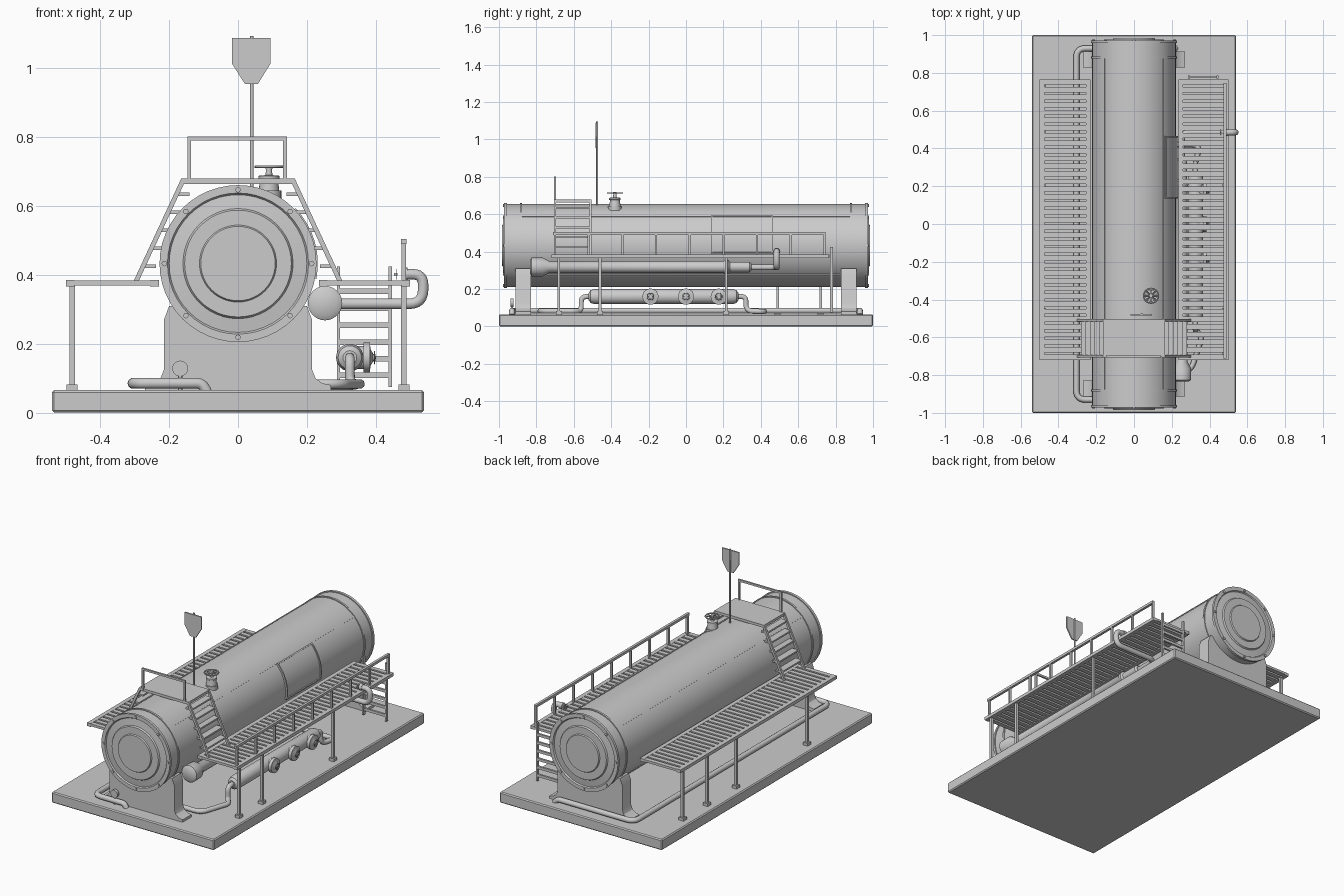
import bpy, bmesh, math
from mathutils import Vector

if "Cube" in bpy.data.objects:
    bpy.data.objects.remove(bpy.data.objects["Cube"])

CZ, R = 0.433, 0.222   # tank axis height and radius


def finish(name, bm, angle=None):
    bmesh.ops.recalc_face_normals(bm, faces=bm.faces)
    me = bpy.data.meshes.new(name)
    bm.to_mesh(me)
    bm.free()
    ob = bpy.data.objects.new(name, me)
    bpy.context.collection.objects.link(ob)
    if angle:
        bpy.ops.object.select_all(action='DESELECT')
        ob.select_set(True)
        bpy.context.view_layer.objects.active = ob
        bpy.ops.object.shade_smooth_by_angle(angle=math.radians(angle))
    return ob


def add_box(bm, x0, x1, y0, y1, z0, z1):
    vs = bmesh.ops.create_cube(bm, size=1)['verts']
    for v in vs:
        v.co = ((x0 + x1) / 2 + v.co.x * (x1 - x0), (y0 + y1) / 2 + v.co.y * (y1 - y0),
                (z0 + z1) / 2 + v.co.z * (z1 - z0))


def boxes(name, items):
    bm = bmesh.new()
    for b in items:
        add_box(bm, *b)
    return finish(name, bm)


def lathe(name, profile, origin, axis, n=32):
    """Revolve (distance along axis, radius) points about an axis."""
    bm = bmesh.new()
    q = Vector((0, 0, 1)).rotation_difference(Vector(axis))
    rings = []
    for d, r in profile:
        rings.append([bm.verts.new(Vector(origin) + q @ Vector(
            (r * math.cos(2 * math.pi * i / n), r * math.sin(2 * math.pi * i / n), d))) for i in range(n)])
    for a, b in zip(rings, rings[1:]):
        for i in range(n):
            bm.faces.new((a[i], a[(i + 1) % n], b[(i + 1) % n], b[i]))
    bm.faces.new(rings[0])
    bm.faces.new(rings[-1])
    return finish(name, bm, 35)


def pipe(name, pts, r, fillet=0.0, res=3):
    """Round tube through points with filleted corners."""
    pts = [Vector(p) for p in pts]
    path = [pts[0]]
    for a, p, b in zip(pts, pts[1:], pts[2:]):
        f = min(fillet, (a - p).length * .49, (b - p).length * .49)
        s, e = p + (a - p).normalized() * f, p + (b - p).normalized() * f
        for i in range(7 if f > 0 else 1):
            t = i / 6
            path.append(s * (1 - t) ** 2 + p * 2 * t * (1 - t) + e * t * t)
    path.append(pts[-1])
    cu = bpy.data.curves.new(name, 'CURVE')
    cu.dimensions = '3D'
    cu.bevel_depth, cu.bevel_resolution, cu.use_fill_caps = r, res, True
    sp = cu.splines.new('POLY')
    sp.points.add(len(path) - 1)
    for q, p in zip(sp.points, path):
        q.co = (*p, 1)
    ob = bpy.data.objects.new(name, cu)
    bpy.context.collection.objects.link(ob)
    return ob


def extrude_xz(name, pts, y0, y1, angle=None):
    """Outline in x-z extruded along y."""
    bm = bmesh.new()
    f = bm.faces.new([bm.verts.new((x, y0, z)) for x, z in pts])
    g = bmesh.ops.extrude_face_region(bm, geom=[f])['geom']
    for v in g:
        if isinstance(v, bmesh.types.BMVert):
            v.co.y = y1
    return finish(name, bm, angle)


# Base slab
slab = boxes('base_slab', [(-.54, .54, -1, 1, 0, .065)])
bev = slab.modifiers.new('bevel', 'BEVEL')
bev.width, bev.segments = .006, 1

# Tank with stepped ends and hoops
half = [(-.985, .108), (-.978, .112), (-.978, .155), (-.97, .16), (-.965, .2), (-.972, .205),
        (-.972, .228), (-.957, .228), (-.957, R), (-.888, R), (-.888, .227), (-.876, .227), (-.876, R)]
lathe('tank', half + [(-d, r) for d, r in reversed(half)], (0, 0, CZ), (0, 1, 0), 48)
for s in (-1, 1):
    for i in range(8):
        a = i * math.pi / 4
        lathe('flange_bolt', [(0, .008), (.008, .008)],
              (.214 * math.cos(a), s * .97, CZ + .214 * math.sin(a)), (0, s, 0), 8)


def arc_panel(name, a0, a1, r0, r1, y0, y1, n=8):
    ang = [math.radians(a0 + (a1 - a0) * i / n) for i in range(n + 1)]
    pts = [(r1 * math.cos(a), CZ + r1 * math.sin(a)) for a in ang]
    pts += [(r0 * math.cos(a), CZ + r0 * math.sin(a)) for a in reversed(ang)]
    return extrude_xz(name, pts, y0, y1, 30)


# Seam straps and side hatch with a raised rim
for c in (45, 135, 225, 315):
    arc_panel('seam_strap', c - 1.2, c + 1.2, .21, .226, -.88, .88, 1)
arc_panel('side_hatch', -11, 43, .21, .226, .14, .46)
for a in (-11, 42):
    arc_panel('hatch_rim', a, a + 2, .21, .232, .135, .465, 1)
for y in (.135, .457):
    arc_panel('hatch_rim', -11, 44, .21, .232, y, y + .008)

# Saddle supports with flared feet
side = [(.27, .065), (.27, .08), (.245, .085), (.225, .1), (.215, .125), (.215, .27), (.2, .31)]
cradle = [(.205 * math.cos(a), CZ + .205 * math.sin(a)) for a in
          [math.radians(-37 - 106 * i / 12) for i in range(13)]]
outline = side + cradle + [(-x, z) for x, z in reversed(side)]
for y in (-.87, .87):
    extrude_xz('saddle', outline, y - .042, y + .042, 30)

# Walkways: frame with slatted grating
for name, x0, x1 in (('left_walkway', -.5, -.23), ('right_walkway', .235, .5)):
    items = [(x0, x0 + .025, -.72, .765, .366, .385), (x1 - .025, x1, -.72, .765, .366, .385)]
    for i in range(37):
        y = -.72 + i * .0405
        items.append((x0 + .024, x1 - .024, y, y + .028, .37, .384))
    boxes(name, items)

# Walkway legs with feet
for x, ys in ((.482, (-.68, -.46, .215)), (-.482, (-.46, .215, .49, .72))):
    for y in ys:
        boxes('walkway_leg', [(x - .008, x + .008, y - .007, y + .007, .065, .37),
                              (x - .016, x + .016, y - .016, y + .016, .065, .082)])

# Right handrail
posts = [(.475, .488, y - .006, y + .006, .38, .495) for y in [-.7 + .18 * i for i in range(9)]]
boxes('handrail', posts + [(.474, .489, -.712, .746, .49, .505)])

# Rear access ladder
items = [(x, x + .01, .77, .785, .075, .425) for x in (.287, .437)]
items += [(.29, .44, .772, .784, z, z + .016) for z in (.1, .148, .197, .246, .295, .344)]
boxes('rear_ladder', items)

# Crossover stairs, bridge deck and guard frame
boxes('bridge_deck', [(-.165, .165, -.705, -.505, .664, .68)])
for s in (-1, 1):
    for y in (-.706, -.516):
        extrude_xz('stair_stringer', [(s * .15, .68), (s * .165, .68), (s * .303, .383), (s * .288, .383)],
                   y, y + .012)
    steps = []
    for z in (.42, .472, .525, .577, .63):
        x = .16 + (.68 - z) * .465
        xs = sorted((s * (x - .042), s * x))
        steps.append((*xs, -.7, -.51, z, z + .01))
    boxes('stair_treads', steps)
boxes('bridge_guard', [(-.147, -.136, -.706, -.695, .67, .8), (.131, .142, -.706, -.695, .67, .8),
                       (-.147, .142, -.706, -.695, .79, .802)])

# Sign on a pole
pipe('sign_pole', [(.04, -.475, .64), (.04, -.475, 1.095)], .005, 0, 2)
extrude_xz('sign_plate', [(-.018, 1.088), (.095, 1.088), (.095, 1.015), (.058, .955), (.02, .955), (-.018, 1.015)],
           -.484, -.476)


def hand_wheel(name, c, axis, r):
    """Rim with spokes and hub."""
    bpy.ops.mesh.primitive_torus_add(major_radius=r, minor_radius=r * .1, major_segments=24, minor_segments=6)
    ob = bpy.context.object
    ob.name = name
    ob.location = c
    q = Vector((0, 0, 1)).rotation_difference(Vector(axis))
    ob.rotation_euler = q.to_euler()
    for i in range(4):
        a = i * math.pi / 4
        v = q @ Vector((r * math.cos(a), r * math.sin(a), 0))
        pipe(name + '_spoke', [Vector(c) - v, Vector(c) + v], r * .08, 0, 1)
    lathe(name + '_hub', [(-.006, r * .25), (.004, r * .25)], c, axis, 12)


# Top valve
lathe('top_valve', [(0, .036), (.025, .036), (.025, .03), (.055, .026), (.058, .031), (.068, .031), (.07, .01), (.095, .008)],
      (.09, -.38, .62), (0, 0, 1), 20)
hand_wheel('top_valve_wheel', (.09, -.38, .714), (0, 0, 1), .039)

# Upper discharge line beside the tank
lathe('discharge_line', [(-.835, .035), (-.825, .05), (-.765, .05), (-.73, .031), (.2, .031), (.21, .037), (.225, .037),
                         (.235, .028), (.34, .028), (.35, .018)], (.253, 0, .318), (0, 1, 0), 24)
pipe('discharge_elbow', [(.253, .33, .316), (.253, .485, .316), (.538, .485, .316),
                         (.538, .485, .402), (.475, .485, .402)], .016, .045)
lathe('discharge_cap', [(0, .019), (.018, .019)], (.475, .485, .402), (1, 0, 0), 16)
hand_wheel('discharge_wheel', (.46, .485, .402), (1, 0, 0), .014)

# Lower manifold with three valves
lathe('manifold', [(-.52, .02), (-.51, .034), (-.49, .04), (.25, .04), (.27, .034), (.28, .02)],
      (.325, 0, .16), (0, 1, 0), 24)
for y in (-.19, 0, .175):
    lathe('manifold_port', [(0, .034), (.04, .034), (.04, .043), (.058, .043), (.06, .025), (.068, .01), (.075, .01)],
          (.325, y, .16), (1, 0, 0), 20)
    hand_wheel('manifold_wheel', (.397, y, .16), (1, 0, 0), .018)
pipe('manifold_inlet', [(.325, -.5, .16), (.325, -.56, .16), (.325, -.56, .083), (.36, -.6, .083),
                        (.3, -.78, .083), (.12, -.78, .083)], .014, .045)
pipe('manifold_outlet', [(.325, .27, .16), (.325, .32, .16), (.325, .32, .083), (.35, .42, .08), (.1, .42, .08)],
     .014, .045)

# Ground pipe looping down the left side
pipe('ground_pipe', [(-.09, -.93, .06), (-.105, -.93, .085), (-.305, -.93, .085), (-.305, .93, .085),
                     (.2, .93, .085), (.22, .93, .06)], .016, .05)

# Small drain gauge at the front
pipe('gauge_stem', [(-.168, -.93, .06), (-.168, -.93, .125)], .006, 0, 2)
lathe('gauge', [(0, .023), (.016, .023)], (-.168, -.938, .128), (0, 1, 0), 20)
